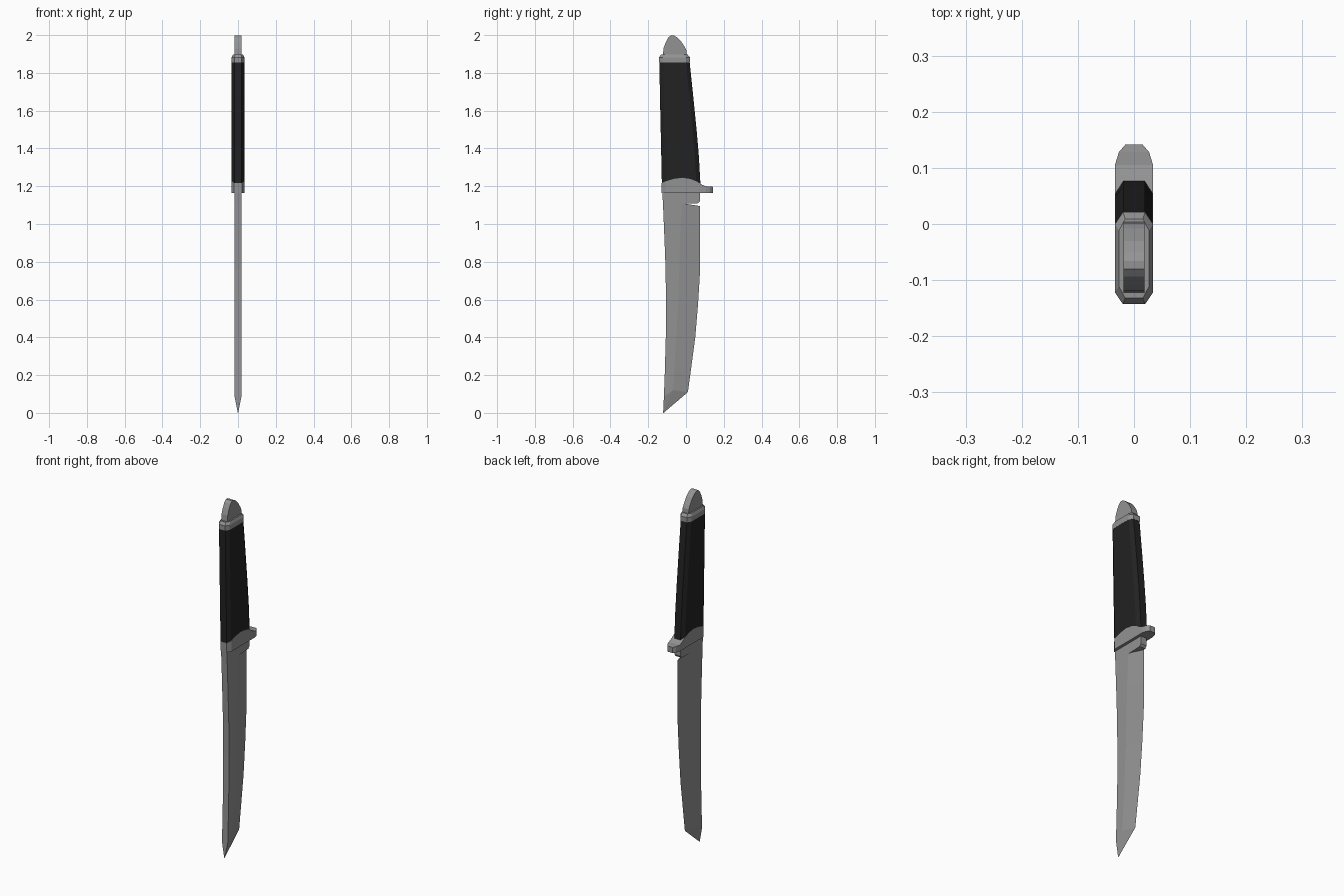
import bpy, bmesh


def material(name, value):
    m = bpy.data.materials.new(name)
    m.diffuse_color = (*value, 1)
    return m


STEEL = material("grey steel", (0.29, 0.29, 0.29))
GRIP = material("black grip", (0.016, 0.016, 0.016))


def loft(name, rings, mat):
    """Skin a list of equal-length vertex rings and close both ends."""
    bm = bmesh.new()
    rows = [[bm.verts.new(p) for p in ring] for ring in rings]
    n = len(rows[0])
    for a, b in zip(rows, rows[1:]):
        for i in range(n):
            j = (i + 1) % n
            bm.faces.new((a[i], a[j], b[j], b[i]))
    bm.faces.new(rows[0])
    bm.faces.new(rows[-1])
    bmesh.ops.remove_doubles(bm, verts=bm.verts, dist=0.0003)
    bmesh.ops.recalc_face_normals(bm, faces=bm.faces)
    me = bpy.data.meshes.new(name)
    bm.to_mesh(me)
    bm.free()
    me.materials.append(mat)
    ob = bpy.data.objects.new(name, me)
    bpy.context.collection.objects.link(ob)
    return ob


def plate(name, profile, half, mat):
    """Extrude a side (y, z) profile across x."""
    return loft(name, [[(x, y, z) for y, z in profile] for x in (-half, half)], mat)


def octagon(z, y0, y1, w, c=0.021):
    """Rectangle with chamfered corners in the xy plane."""
    k = w * 0.58
    return [(-k, y0, z), (k, y0, z), (w, y0 + c, z), (w, y1 - c, z),
            (k, y1, z), (-k, y1, z), (-w, y1 - c, z), (-w, y0 + c, z)]


# Blade: thick spine, flat to a ridge, bevelled to a sharp edge, angled tip
T = 0.018
blade_rows = [  # (y, z) of spine, ridge and edge
    ((-0.122, 1.11), (-0.022, 1.11), (0.075, 1.095)),
    ((-0.114, 0.92), (-0.032, 0.92), (0.075, 0.92)),
    ((-0.108, 0.76), (-0.036, 0.76), (0.075, 0.76)),
    ((-0.106, 0.58), (-0.042, 0.58), (0.064, 0.58)),
    ((-0.107, 0.40), (-0.051, 0.40), (0.049, 0.40)),
    ((-0.112, 0.22), (-0.062, 0.22), (0.025, 0.22)),
    ((-0.117, 0.085), (-0.070, 0.12), (0.010, 0.11)),
]
rings = [[(-T, *s), (T, *s), (T, *r), (0, *e), (-T, *r)] for s, r, e in blade_rows]
rings.append([(0, -0.121, 0.0)] * 5)
# the tip ring collapses to one point, so its end cap is skipped by a tiny offset
rings[-1] = [(0.001 * sx, -0.121 + 0.001 * sy, 0.0)
             for sx, sy in ((-1, 0), (1, 0), (1, 1), (0, 2), (-1, 1))]
loft("blade", rings, STEEL)

# Full-thickness block between blade and guard
plate("blade_base", [(-0.126, 1.18), (0.075, 1.18), (0.075, 1.122), (0.065, 1.11),
                     (-0.022, 1.107), (-0.122, 1.107)], T, STEEL)

# Guard: arched top, hooked finger stop at the back
guard = [  # y, half width, top z
    (-0.129, 0.020, 1.217), (-0.108, 0.034, 1.226), (-0.065, 0.034, 1.239),
    (-0.02, 0.034, 1.245), (0.025, 0.034, 1.238), (0.065, 0.034, 1.222),
    (0.085, 0.034, 1.208), (0.105, 0.034, 1.200), (0.128, 0.027, 1.199),
    (0.142, 0.015, 1.197)]
loft("guard", [[(-w, y, 1.165), (w, y, 1.165), (w, y, t), (-w, y, t)]
               for y, w, t in guard], STEEL)

# Grip: tapered eight-sided handle
grip = [(1.18, -0.127, 0.079), (1.22, -0.128, 0.076), (1.36, -0.131, 0.068),
        (1.50, -0.134, 0.056), (1.68, -0.138, 0.038), (1.86, -0.141, 0.019)]
loft("grip", [octagon(z, a, b, 0.0332) for z, a, b in grip], GRIP)

# Collar with a chamfered top
loft("collar", [octagon(1.855, -0.143, 0.021, 0.034),
                octagon(1.882, -0.143, 0.021, 0.034),
                octagon(1.897, -0.132, 0.009, 0.027)], STEEL)

# Pommel: rounded pointed plate
plate("pommel", [(-0.123, 1.885), (0.004, 1.885), (0.002, 1.92), (-0.008, 1.94),
                 (-0.03, 1.972), (-0.05, 1.99), (-0.066, 1.999), (-0.08, 1.999),
                 (-0.094, 1.987), (-0.108, 1.96), (-0.119, 1.93)], 0.019, STEEL)
